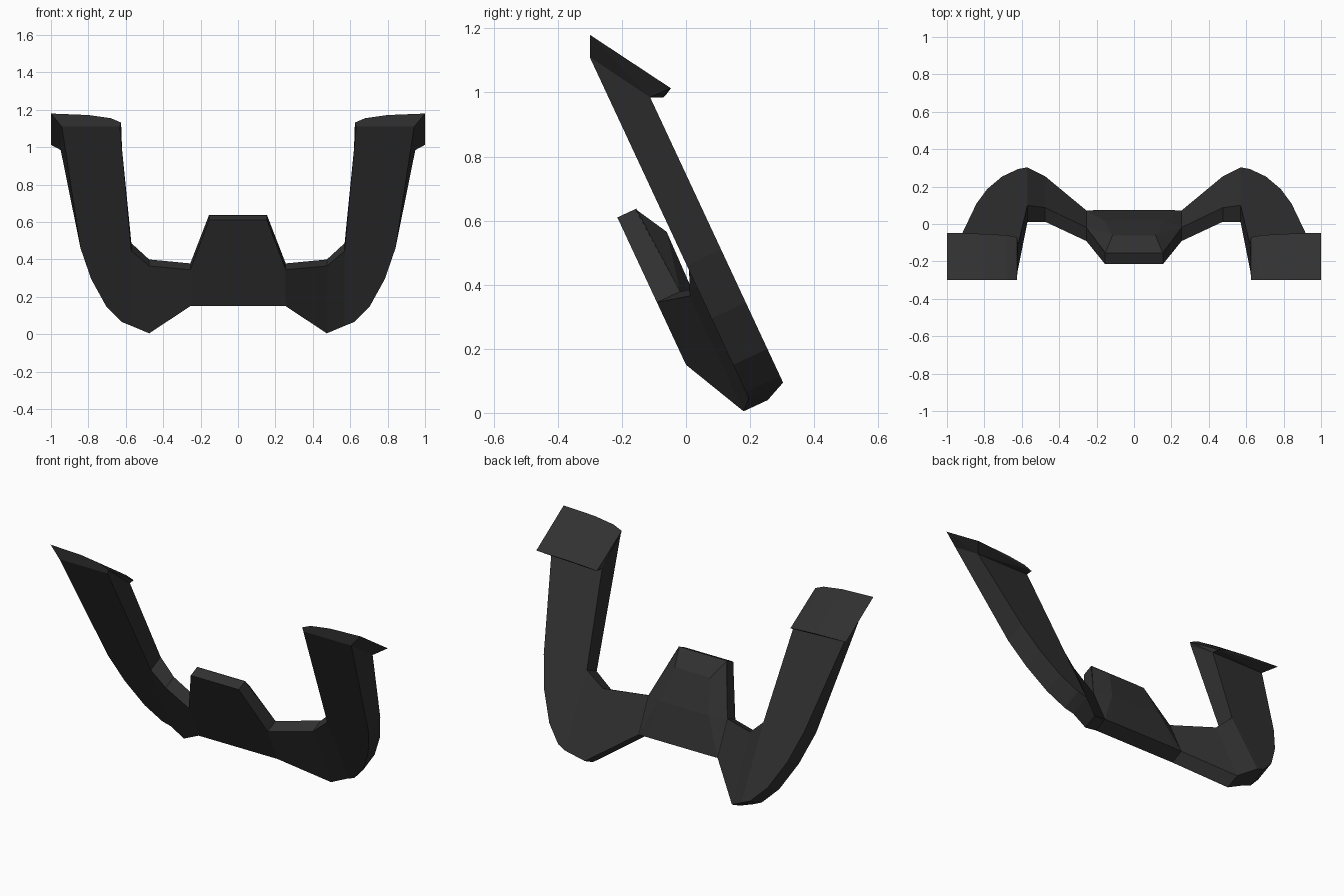
import bpy, bmesh

cube = bpy.data.objects.get("Cube")
if cube:
    bpy.data.objects.remove(cube, do_unlink=True)

mat = bpy.data.materials.new("dark_grey_plastic")
mat.use_nodes = True
GREY = (0.03, 0.03, 0.03, 1)
mat.diffuse_color = GREY
bsdf = mat.node_tree.nodes["Principled BSDF"]
bsdf.inputs["Base Color"].default_value = GREY
bsdf.inputs["Roughness"].default_value = 0.7

SLOPE = 0.466             # backward lean per unit of height
NORMAL_Y, NORMAL_Z = 0.907, 0.42


def lean(x, z, offset):
    """Point at height z on a leaning plane."""
    return (x, offset - SLOPE * z, z)


def finish(bm, name, mirror=False):
    bmesh.ops.recalc_face_normals(bm, faces=bm.faces)
    mesh = bpy.data.meshes.new(name)
    bm.to_mesh(mesh)
    bm.free()
    mesh.materials.append(mat)
    obj = bpy.data.objects.new(name, mesh)
    bpy.context.collection.objects.link(obj)
    if mirror:
        mod = obj.modifiers.new("Mirror", "MIRROR")
        mod.use_clip = True
        mod.merge_threshold = 0.0005
    return obj


def hull(name, points, mirror=False):
    bm = bmesh.new()
    for p in points:
        bm.verts.new(p)
    res = bmesh.ops.convex_hull(bm, input=bm.verts)
    junk = {g for g in res["geom_interior"] + res["geom_unused"]
            if isinstance(g, bmesh.types.BMVert)}
    bmesh.ops.delete(bm, geom=list(junk), context="VERTS")
    bmesh.ops.dissolve_limit(bm, angle_limit=0.02, verts=bm.verts, edges=bm.edges)
    return finish(bm, name, mirror)


# Half outline of the yoke plate: x, front height, plane offset, thickness
HUB, BEND, ARM = (0.07, 0.08), (0.182, 0.083), (0.217, 0.118)
outline = [
    (0, 0.15, *HUB), (0.255, 0.15, *HUB), (0.475, 0.005, *BEND),
    (0.57, 0.045, *ARM), (0.62, 0.065, *ARM), (0.705, 0.15, *ARM),
    (0.785, 0.295, *ARM), (0.842, 0.46, *ARM), (0.942, 1.11, *ARM),
    (0.632, 1.11, *ARM), (0.57, 0.445, 0.217, 0.1), (0.475, 0.365, *BEND),
    (0.255, 0.345, *HUB), (0.155, 0.61, 0.07, 0.065), (0, 0.61, 0.07, 0.065),
]
regions = [(0, 1, 12, 13, 14), (1, 2, 11, 12), (2, 3, 10, 11),
           (3, 4, 5, 6, 7, 8, 9, 10)]

bm = bmesh.new()
front, back = [], []
for x, z, off, t in outline:
    p = lean(x, z, off)
    front.append(bm.verts.new(p))
    q = (x, p[1] + t * NORMAL_Y, p[2] + t * NORMAL_Z)
    if z > 1:             # sloping cut at the arm tops
        q = lean(0.948 if x > 0.8 else 0.62, 0.985, 0.347)
    back.append(bm.verts.new(q))
for region in regions:
    bm.faces.new([front[i] for i in region])
    bm.faces.new([back[i] for i in reversed(region)])
for i in range(len(outline) - 1):
    bm.faces.new((front[i], back[i], back[i + 1], front[i + 1]))
finish(bm, "yoke_plate", mirror=True)

# Flared caps on the arm tops
cap = [front_pt for front_pt in (lean(0.632, 1.11, 0.217), lean(0.942, 1.11, 0.217),
                                 lean(0.948, 0.985, 0.347), lean(0.62, 0.985, 0.347))]
for x, z_front, y_back, z_back in [(0.625, 1.132, -0.07, 0.985), (0.68, 1.155, -0.06, 0.996),
                                   (0.8, 1.172, -0.053, 1.006), (1.0, 1.18, -0.047, 1.013)]:
    cap += [(x, -0.3, z_front), (x, y_back, z_back)]
hull("arm_caps", cap, mirror=True)

# Raised panel on the back of the hub
panel = []
for s in (-1, 1):
    for x, z, off in [(0.155, 0.637, 0.138), (0.255, 0.379, 0.158), (0.255, 0.184, 0.158),
                      (0.115, 0.565, 0.203), (0.16, 0.385, 0.198), (0.2, 0.184, 0.16)]:
        panel.append(lean(s * x, z, off))
hull("hub_back_panel", panel)
